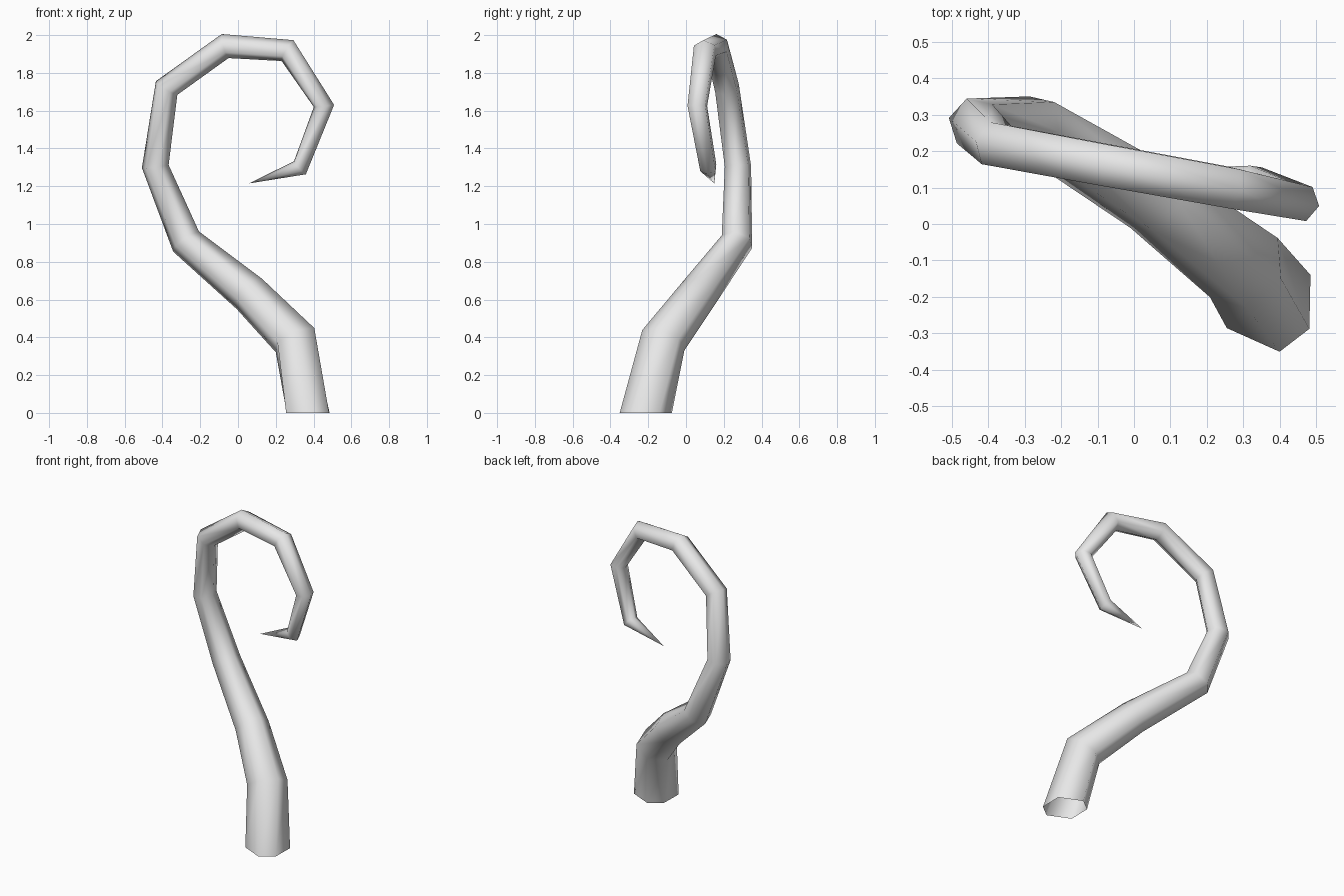
import bpy, bmesh, math
from mathutils import Vector

cube = bpy.data.objects.get("Cube")
if cube:
    bpy.data.objects.remove(cube, do_unlink=True)

SIDES = 6

# Centre line from the root to the last bend: x, y, z, radius
path = [
    (0.37, -0.213, 0.0, 0.138),
    (0.302, -0.12, 0.385, 0.124),
    (0.06, 0.065, 0.63, 0.105),
    (-0.275, 0.27, 0.907, 0.088),
    (-0.438, 0.275, 1.305, 0.073),
    (-0.378, 0.217, 1.72, 0.068),
    (-0.068, 0.16, 1.942, 0.066),
    (0.262, 0.10, 1.918, 0.064),
    (0.455, 0.06, 1.625, 0.055),
    (0.328, 0.118, 1.298, 0.047),
]
tip_point = Vector((0.06, 0.15, 1.215))
centres = [Vector(p[:3]) for p in path]
radii = [p[3] for p in path]

# Half of the slightly skewed root outline; the other half is its opposite
root_half = [Vector((0.115, 0.073, 0)), Vector((-0.03, 0.138, 0)),
             Vector((-0.112, 0.075, 0))]

# Ring planes bisect the bends
points = centres + [tip_point]
steps = [(b - a).normalized() for a, b in zip(points, points[1:])]
normals = [steps[0]] + [(a + b).normalized() for a, b in zip(steps, steps[1:])]

# Carry a reference direction both ways from the flat part of the curl
START = 4
refs = [None] * len(path)
first = Vector((1, -0.22, 0))
refs[START] = (first - normals[START] * first.dot(normals[START])).normalized()


def carry(src, dst):
    turn = normals[src].rotation_difference(normals[dst])
    refs[dst] = turn @ refs[src]


for i in range(START, 0, -1):
    carry(i, i - 1)
for i in range(START, len(path) - 1):
    carry(i, i + 1)


def ring(i):
    u, v = refs[i], normals[i].cross(refs[i])
    return [centres[i] + radii[i] * (u * math.cos(a) + v * math.sin(a))
            for a in (math.tau * k / SIDES for k in range(SIDES))]


rings = [ring(i) for i in range(len(path))]

# Flat root ring, started at the corner that lines up best with the tube
root = [centres[0] + p for p in root_half] + [centres[0] - p for p in root_half]
shifts = [root[k:] + root[:k] for k in range(SIDES)]
rings[0] = min(shifts, key=lambda s: sum((a - b).length for a, b in zip(s, rings[0])))

# Tapered tube with an open root and a pointed tip
bm = bmesh.new()
verts = [[bm.verts.new(p) for p in r] for r in rings]
tip = bm.verts.new(tip_point)
for low, high in zip(verts, verts[1:]):
    for k in range(SIDES):
        n = (k + 1) % SIDES
        bm.faces.new((low[k], low[n], high[n], high[k]))
for k in range(SIDES):
    bm.faces.new((verts[-1][k], verts[-1][(k + 1) % SIDES], tip))
for face in bm.faces:
    face.smooth = True

mesh = bpy.data.meshes.new("curled_tentacle")
bm.to_mesh(mesh)
bm.free()
tentacle = bpy.data.objects.new("curled_tentacle", mesh)
bpy.context.collection.objects.link(tentacle)

# Plain light grey
grey = bpy.data.materials.new("light_grey")
grey.use_nodes = True
colour = (0.8, 0.8, 0.8, 1)
grey.diffuse_color = colour
for node in grey.node_tree.nodes:
    if node.type == 'BSDF_PRINCIPLED':
        node.inputs["Base Color"].default_value = colour
mesh.materials.append(grey)
